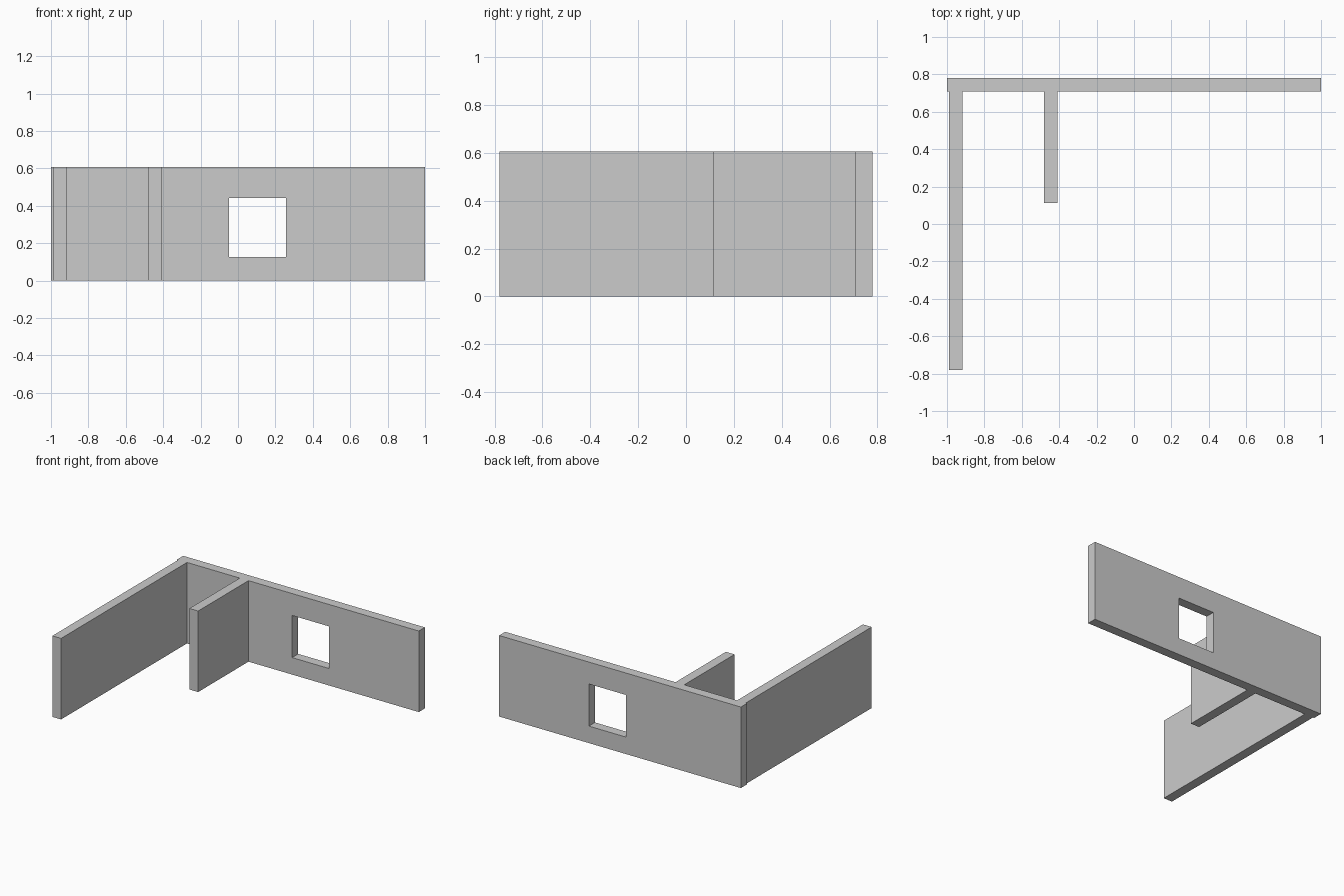
import bpy
import bmesh

if "Cube" in bpy.data.objects:
    bpy.data.objects.remove(bpy.data.objects["Cube"])

HEIGHT = 0.606
T = 0.072                       # wall thickness
BACK, FRONT = 0.78, -0.78
INNER = BACK - T                # room side of the back wall
LEFT_X, PARTITION_X, PARTITION_Y = -0.99, -0.481, 0.113


def extrude_outline(name, outline, z0, z1):
    """Solid from a flat outline of (x, y) points, raised from z0 to z1."""
    bm = bmesh.new()
    face = bm.faces.new([bm.verts.new((x, y, z0)) for x, y in outline])
    top = bmesh.ops.extrude_face_region(bm, geom=[face])["geom"]
    verts = [g for g in top if isinstance(g, bmesh.types.BMVert)]
    bmesh.ops.translate(bm, verts=verts, vec=(0, 0, z1 - z0))
    bmesh.ops.recalc_face_normals(bm, faces=bm.faces)
    mesh = bpy.data.meshes.new(name)
    bm.to_mesh(mesh)
    bm.free()
    obj = bpy.data.objects.new(name, mesh)
    bpy.context.collection.objects.link(obj)
    return obj


# Walls: back wall with a long left wing and a short partition, one footprint
walls = extrude_outline("walls", [
    (-1, BACK), (-1, INNER),
    (LEFT_X, INNER), (LEFT_X, FRONT), (LEFT_X + T, FRONT), (LEFT_X + T, INNER),
    (PARTITION_X, INNER), (PARTITION_X, PARTITION_Y),
    (PARTITION_X + T, PARTITION_Y), (PARTITION_X + T, INNER),
    (1, INNER), (1, BACK),
], 0, HEIGHT)

# Window opening through the back wall
cutter = extrude_outline("window_cutter", [
    (-0.048, INNER - 0.1), (0.257, INNER - 0.1),
    (0.257, BACK + 0.1), (-0.048, BACK + 0.1),
], 0.127, 0.442)
cutter.hide_render = True

opening = walls.modifiers.new("window_opening", 'BOOLEAN')
opening.operation = 'DIFFERENCE'
opening.solver = 'EXACT'
opening.object = cutter

# Bake the opening and discard the cutter
bpy.context.view_layer.objects.active = walls
bpy.ops.object.modifier_apply(modifier=opening.name)
bpy.data.objects.remove(cutter, do_unlink=True)
